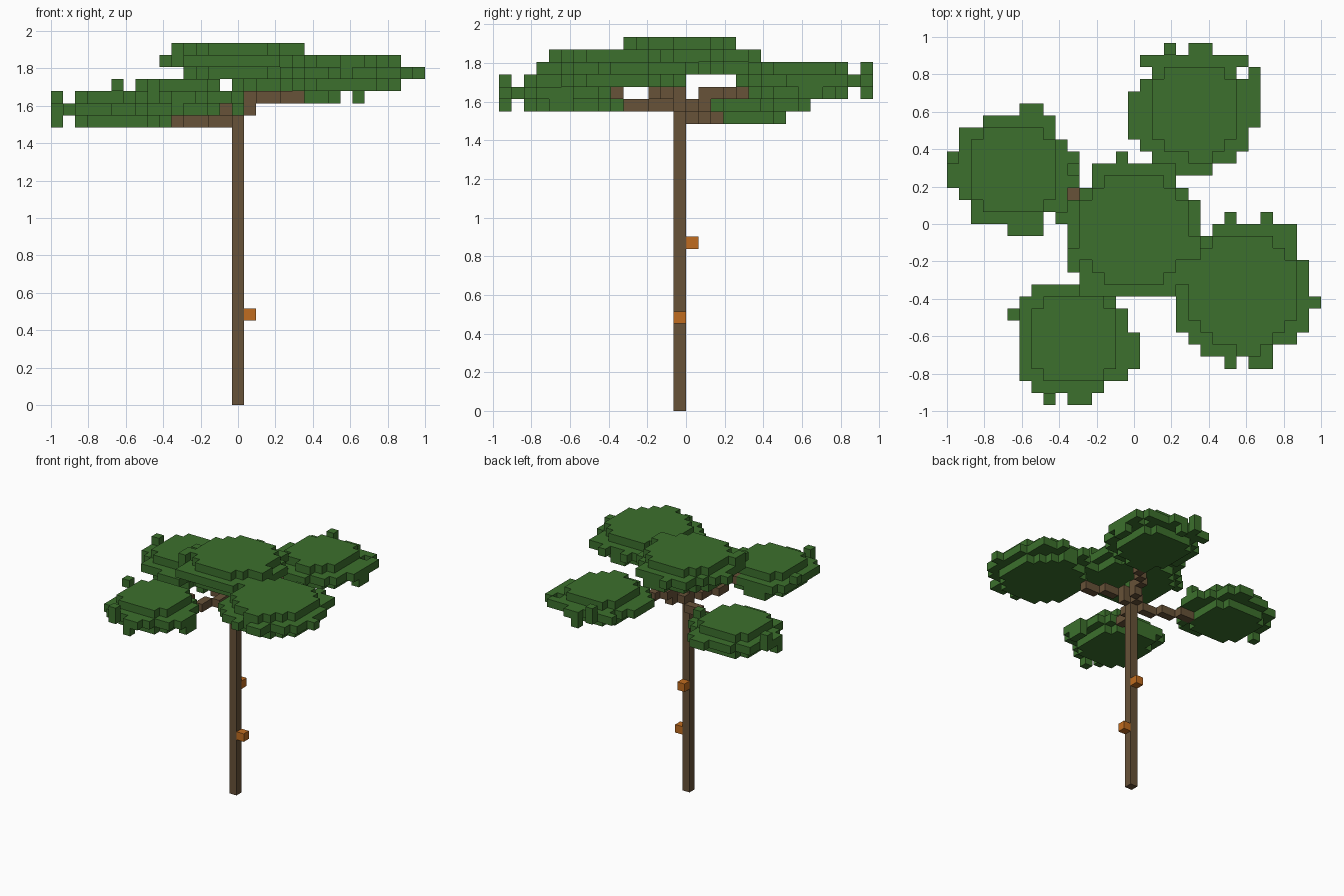
import bpy
import bmesh
from mathutils import Vector

if "Cube" in bpy.data.objects:
    bpy.data.objects.remove(bpy.data.objects["Cube"])

UNIT = 2 / 31                      # edge of one block
EAST, WEST, NORTH, SOUTH = (1, 0), (-1, 0), (0, 1), (0, -1)
LOW, MID, TOP = range(3)


def make_material(name, rgb):
    mat = bpy.data.materials.new(name)
    mat.use_nodes = True
    mat.diffuse_color = (*rgb, 1)
    bsdf = next(n for n in mat.node_tree.nodes if n.type == "BSDF_PRINCIPLED")
    bsdf.inputs["Base Color"].default_value = (*rgb, 1)
    bsdf.inputs["Roughness"].default_value = 0.9
    return mat


leaf = make_material("leaf green", (0.045, 0.162, 0.026))
bark = make_material("bark brown", (0.136, 0.084, 0.040))
pod = make_material("pod orange", (0.527, 0.150, 0.014))

occupied = set()


def build_blocks(name, cells, mat):
    """Make one object from the outer faces of a set of grid blocks."""
    cells = set(cells) - occupied
    occupied.update(cells)
    bm = bmesh.new()
    for cell in cells:
        centre = Vector(cell) + Vector((0, 0.5, 0.5))
        for axis in range(3):
            for sign in (-1, 1):
                step = [0, 0, 0]
                step[axis] = sign
                if tuple(c + s for c, s in zip(cell, step)) in cells:
                    continue
                n = Vector(step)
                u = Vector([float(a == (axis + 1) % 3) for a in range(3)])
                v = n.cross(u)
                corners = [n - u - v, n + u - v, n + u + v, n - u + v]
                bm.faces.new([bm.verts.new((centre + c / 2) * UNIT) for c in corners])
    bmesh.ops.remove_doubles(bm, verts=bm.verts, dist=UNIT / 100)
    mesh = bpy.data.meshes.new(name)
    bm.to_mesh(mesh)
    bm.free()
    mesh.materials.append(mat)
    obj = bpy.data.objects.new(name, mesh)
    bpy.context.collection.objects.link(obj)


def disc(half, slack):
    span = range(-half, half + 1)
    return {(x, y) for x in span for y in span if x * x + y * y <= half * half + slack}


def canopy(name, centre, half, notches, tufts):
    """Three stacked discs, the middle one widest, with ragged blocks at the rim."""
    cx, cy, cz = centre
    inner = disc(half - 1, 4)
    layers = [set(inner), disc(half, 9) - set(notches), set(inner)]
    for (dx, dy), first, last, layer, *inset in tufts:
        reach = half + 1 - sum(inset)
        for s in range(first, last + 1):
            layers[layer].add((dx * reach + abs(dy) * s, dy * reach + abs(dx) * s))
    cells = {(cx + x, cy + y, cz + z) for z, layer in enumerate(layers) for x, y in layer}
    build_blocks(name, cells, leaf)


# Trunk and the two pods on it
build_blocks("trunk", {(0, -1, z) for z in range(26)}, bark)
build_blocks("lower_pod", {(1, -1, 7)}, pod)
build_blocks("upper_pod", {(0, 0, 13)}, pod)

# Stepped branches
build_blocks("left_front_branch",
             {(1, -1, 24), (1, -1, 25), (2, -2, 25), (3, -2, 25), (4, -3, 25), (5, -3, 25)}, bark)
build_blocks("left_back_branch",
             {(0, 0, 24), (1, 1, 24), (1, 1, 25), (1, 2, 25), (2, 3, 25), (3, 4, 25)}, bark)
build_blocks("right_back_branch",
             {(-1, 0, 23), (-2, 0, 23), (-3, 1, 23), (-4, 1, 23), (-5, 2, 23), (-6, 2, 23)}, bark)
build_blocks("right_front_branch",
             {(-1, -2, 24), (-1, -3, 24), (-2, -4, 24), (-2, -5, 24), (-3, -6, 25)}, bark)

# Leaf canopies
build_blocks("crown_core", {(0, -1, 26)}, leaf)
canopy("centre_canopy", (0, -1, 27), 5,
       [(4, 4), (-4, 4), (5, 3), (-5, 3)],
       [(NORTH, -1, -1, MID), (WEST, 1, 1, MID),
        (EAST, -2, -1, TOP, 1), (WEST, -3, -2, TOP, 1),
        (SOUTH, -4, -4, MID, 1), (NORTH, 0, 2, LOW, 1)])
canopy("left_front_canopy", (9, -6, 26), 5,
       [(-3, 5), (5, 3), (3, -5)],
       [(EAST, -1, -1, MID), (NORTH, -1, -1, MID), (NORTH, 2, 2, MID),
        (SOUTH, -1, -1, MID), (SOUTH, 1, 2, MID), (NORTH, 4, 4, MID, 1),
        (SOUTH, 0, 1, TOP, 1), (NORTH, 0, 1, LOW, 1)])
canopy("left_back_canopy", (5, 9, 25), 4,
       [(4, 3), (-4, 3)],
       [(NORTH, -2, -2, MID), (NORTH, -2, -2, TOP), (NORTH, 0, 1, MID), (NORTH, 0, 0, LOW),
        (NORTH, -4, -4, MID, 1), (NORTH, 4, 4, MID, 1), (EAST, 3, 3, MID),
        (EAST, -1, 2, MID), (EAST, 0, 1, LOW), (WEST, -2, 1, MID),
        (SOUTH, -1, 1, MID), (SOUTH, 0, 1, TOP, 1), (SOUTH, -2, 0, LOW, 1)])
canopy("right_back_canopy", (-10, 4, 23), 4,
       [(-3, 4), (4, 3), (3, -4), (-4, -3)],
       [(WEST, -1, 1, MID), (WEST, -1, -1, LOW), (WEST, 1, 1, TOP),
        (EAST, -1, 1, MID), (EAST, 0, 0, TOP), (NORTH, 1, 2, MID),
        (SOUTH, 0, 2, MID), (EAST, -3, -3, LOW, 1)])
canopy("right_front_canopy", (-5, -10, 24), 4,
       [(2, 4), (3, 4), (4, 3), (3, -4)],
       [(EAST, -2, 0, MID), (EAST, -1, 0, LOW), (WEST, 2, 2, TOP),
        (SOUTH, -2, -2, TOP), (SOUTH, -2, -2, MID), (SOUTH, 0, 1, MID),
        (SOUTH, 0, 0, LOW), (NORTH, -2, 0, LOW, 1)])
